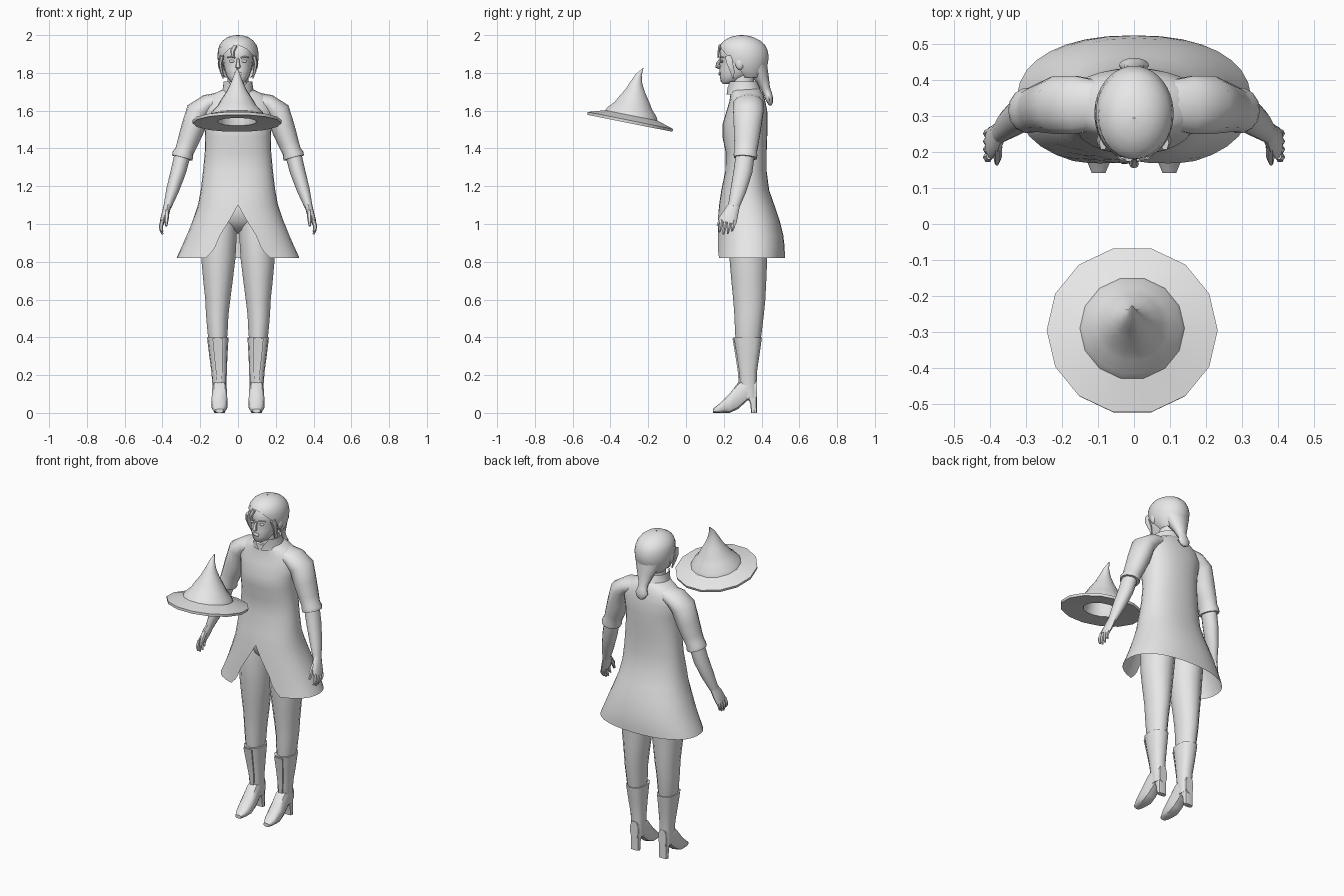
import bpy, bmesh, math
from mathutils import Vector

grey = bpy.data.materials.new("plain grey")
grey.diffuse_color = (0.8, 0.8, 0.8, 1)


def spow(v, p):
    return math.copysign(abs(v) ** p, v)


def loft(name, rings, closed=True, caps=True, mirror=False, angle=40):
    """Skin a list of point rings into one surface."""
    bm = bmesh.new()
    rows = [[bm.verts.new(p) for p in r] for r in rings]
    n = len(rows[0])
    for a, b in zip(rows, rows[1:]):
        for i in range(n if closed else n - 1):
            j = (i + 1) % n
            bm.faces.new((a[i], a[j], b[j], b[i]))
    if caps:
        bm.faces.new(rows[0])
        bm.faces.new(rows[-1])
    bmesh.ops.remove_doubles(bm, verts=bm.verts, dist=0.0005)
    bmesh.ops.recalc_face_normals(bm, faces=bm.faces)
    me = bpy.data.meshes.new(name)
    bm.to_mesh(me)
    bm.free()
    me.materials.append(grey)
    me.shade_smooth()
    me.set_sharp_from_angle(angle=math.radians(angle))
    ob = bpy.data.objects.new(name, me)
    bpy.context.collection.objects.link(ob)
    if mirror:
        ob.modifiers.new("mirror", 'MIRROR')
    return ob


def stack(name, rows, n=16, p=1.0, **kw):
    """Level rings: (z, front y, back y, half width, centre x)."""
    rings = []
    for z, yf, yb, rx, cx in rows:
        rings.append([(cx + rx * spow(math.sin(t), p),
                       (yf + yb) / 2 - (yb - yf) / 2 * spow(math.cos(t), p), z)
                      for t in (math.tau * i / n for i in range(n))])
    return loft(name, rings, **kw)


def shell(name, rows, n=28, p=1.0, **kw):
    """Level rings open at the front: (z, front y, back y, half width, slit half width)."""
    rings = []
    for z, yf, yb, rx, slit in rows:
        t0 = math.asin(min(1, slit / rx) ** (1 / p))
        ring = []
        for i in range(n + 1):
            t = t0 + (math.tau - 2 * t0) * i / n
            ring.append((rx * spow(math.sin(t), p),
                         (yf + yb) / 2 - (yb - yf) / 2 * spow(math.cos(t), p), z))
        rings.append(ring)
    return loft(name, rings, closed=False, caps=False, **kw)


def tube(name, rows, n=12, **kw):
    """Rings square to a path: (x, y, z, radius across, radius in depth)."""
    c = [Vector(r[:3]) for r in rows]
    rings = []
    for k, r in enumerate(rows):
        d = (c[min(k + 1, len(c) - 1)] - c[max(k - 1, 0)]).normalized()
        u = d.cross(Vector((0, 1, 0))).normalized()
        v = d.cross(u)
        rings.append([c[k] + u * r[3] * math.cos(t) + v * r[4] * math.sin(t)
                      for t in (math.tau * i / n for i in range(n))])
    return loft(name, rings, **kw)


def ball(name, c, r, n=10, **kw):
    rows = []
    for k in range(7):
        a = math.pi * (k / 6 - 0.5)
        w = max(math.cos(a), 0.02)
        rows.append((c[2] + r[2] * math.sin(a), c[1] - r[1] * w, c[1] + r[1] * w, r[0] * w, c[0]))
    return stack(name, rows, n, **kw)


# tunic with flared skirt and curved front slit
shell("tunic", [
    (0.82, 0.155, 0.523, 0.325, 0.17), (0.85, 0.157, 0.523, 0.312, 0.14),
    (0.88, 0.158, 0.522, 0.298, 0.12), (0.94, 0.161, 0.515, 0.272, 0.095),
    (1.02, 0.167, 0.495, 0.24, 0.045), (1.10, 0.175, 0.468, 0.212, 0),
    (1.18, 0.187, 0.44, 0.197, 0), (1.28, 0.208, 0.427, 0.185, 0),
    (1.38, 0.21, 0.427, 0.176, 0), (1.46, 0.193, 0.43, 0.174, 0),
    (1.53, 0.194, 0.432, 0.178, 0), (1.60, 0.215, 0.43, 0.19, 0),
    (1.65, 0.23, 0.42, 0.18, 0), (1.685, 0.235, 0.41, 0.14, 0),
    (1.71, 0.235, 0.395, 0.085, 0), (1.72, 0.25, 0.38, 0.06, 0)], p=0.88)
shell("collar", [
    (1.685, 0.215, 0.405, 0.092, 0.004), (1.72, 0.215, 0.39, 0.08, 0.025),
    (1.755, 0.212, 0.375, 0.076, 0.05), (1.75, 0.225, 0.365, 0.066, 0.045)])

# sleeves, forearms and hands
tube("sleeve", [
    (0.08, 0.33, 1.66, 0.04, 0.065), (0.16, 0.33, 1.637, 0.05, 0.082),
    (0.212, 0.33, 1.595, 0.064, 0.082), (0.238, 0.325, 1.51, 0.063, 0.074),
    (0.267, 0.32, 1.43, 0.055, 0.066), (0.284, 0.316, 1.385, 0.05, 0.061),
    (0.292, 0.315, 1.365, 0.057, 0.064), (0.296, 0.314, 1.35, 0.055, 0.062)], n=14, mirror=True)
tube("forearm", [
    (0.29, 0.315, 1.38, 0.043, 0.05), (0.315, 0.302, 1.28, 0.041, 0.05),
    (0.346, 0.278, 1.18, 0.034, 0.042), (0.374, 0.252, 1.09, 0.021, 0.03)], mirror=True)
tube("palm", [
    (0.372, 0.256, 1.10, 0.02, 0.03), (0.383, 0.238, 1.06, 0.02, 0.04),
    (0.397, 0.225, 1.02, 0.016, 0.045), (0.402, 0.221, 1.005, 0.012, 0.043)], mirror=True)
for i, tip in enumerate((0.958, 0.945, 0.948, 0.962)):
    y = 0.188 + 0.022 * i
    tube("finger", [
        (0.399, y, 1.02, 0.011, 0.011), (0.408, y - 0.003, 0.99, 0.011, 0.011),
        (0.407, y - 0.008, (tip + 0.99) / 2, 0.009, 0.009),
        (0.40, y - 0.012, tip, 0.005, 0.005)], n=6, mirror=True)
tube("thumb", [
    (0.378, 0.215, 1.07, 0.013, 0.015), (0.378, 0.185, 1.03, 0.012, 0.013),
    (0.38, 0.168, 0.99, 0.006, 0.007)], n=6, mirror=True)

# legs and hips
ball("hips", (0, 0.335, 1.08), (0.185, 0.115, 0.13), 14)
stack("leg", [
    (0.36, 0.265, 0.39, 0.045, 0.107), (0.42, 0.26, 0.40, 0.054, 0.108),
    (0.52, 0.256, 0.412, 0.061, 0.11), (0.60, 0.25, 0.42, 0.068, 0.107),
    (0.70, 0.24, 0.425, 0.08, 0.106), (0.82, 0.23, 0.43, 0.093, 0.104),
    (0.95, 0.222, 0.445, 0.098, 0.102), (1.08, 0.235, 0.445, 0.088, 0.09)], n=14, mirror=True)

# boots with shaft, front panel, shoe and heel
stack("boot_shaft", [
    (0.08, 0.30, 0.374, 0.034, 0.098), (0.14, 0.285, 0.374, 0.037, 0.098),
    (0.22, 0.278, 0.376, 0.041, 0.10), (0.30, 0.266, 0.388, 0.048, 0.104),
    (0.40, 0.25, 0.402, 0.057, 0.107), (0.40, 0.26, 0.392, 0.05, 0.107)],
    n=12, p=0.8, mirror=True)
loft("boot_panel", [
    [(x + s * w, y + dy, z) for s, dy in ((-1, 0.008), (-1, 0), (1, 0), (1, 0.008))]
    for x, y, z, w in ((0.099, 0.28, 0.14, 0.01), (0.1, 0.274, 0.22, 0.017),
                       (0.104, 0.262, 0.30, 0.022), (0.107, 0.246, 0.395, 0.028))],
    mirror=True, angle=30)
loft("shoe", [
    [(0.098 + w * spow(math.cos(t), 0.7), y,
      (zb + zt) / 2 + (zt - zb) / 2 * spow(math.sin(t), 0.7))
     for t in (math.tau * (i + 0.5) / 10 for i in range(10))]
    for y, zb, zt, w in ((0.142, 0, 0.022, 0.02), (0.18, 0, 0.05, 0.036),
                         (0.23, 0, 0.10, 0.043), (0.275, 0.02, 0.16, 0.041),
                         (0.325, 0.065, 0.19, 0.036), (0.376, 0.072, 0.18, 0.027))], mirror=True)
stack("heel", [
    (0, 0.345, 0.375, 0.03, 0.098), (0.05, 0.34, 0.375, 0.029, 0.098),
    (0.11, 0.315, 0.376, 0.032, 0.098)], n=8, p=0.6, mirror=True)

# neck and head
stack("neck", [(1.66, 0.24, 0.37, 0.065, 0), (1.72, 0.24, 0.36, 0.056, 0),
               (1.82, 0.235, 0.36, 0.055, 0)], n=12)
stack("head", [
    (1.742, 0.195, 0.24, 0.022, 0), (1.755, 0.183, 0.28, 0.042, 0),
    (1.785, 0.179, 0.34, 0.062, 0), (1.82, 0.178, 0.38, 0.073, 0),
    (1.86, 0.184, 0.405, 0.08, 0), (1.885, 0.178, 0.41, 0.083, 0),
    (1.93, 0.184, 0.40, 0.08, 0), (1.965, 0.215, 0.37, 0.06, 0)], p=0.92)
tube("nose", [(0, 0.184, 1.875, 0.007, 0.006), (0, 0.17, 1.85, 0.009, 0.01),
              (0, 0.166, 1.832, 0.014, 0.012), (0, 0.178, 1.824, 0.007, 0.006)], n=8)
ball("lips", (0, 0.178, 1.795), (0.023, 0.007, 0.01))
ball("eye", (0.033, 0.191, 1.862), (0.015, 0.007, 0.008), mirror=True)
tube("eyebrow", [(0.015, 0.181, 1.88, 0.004, 0.005), (0.036, 0.183, 1.886, 0.004, 0.005),
                 (0.056, 0.198, 1.882, 0.003, 0.004)], n=6, mirror=True)
ball("ear", (0.094, 0.285, 1.85), (0.014, 0.024, 0.034), mirror=True)

# swept hair, fringe, side locks and ponytail
shell("hair", [
    (1.775, 0.27, 0.395, 0.07, 0.066), (1.80, 0.22, 0.415, 0.09, 0.088),
    (1.85, 0.18, 0.434, 0.106, 0.098), (1.89, 0.174, 0.438, 0.11, 0.082),
    (1.925, 0.174, 0.43, 0.106, 0.048), (1.948, 0.18, 0.418, 0.098, 0),
    (1.972, 0.202, 0.392, 0.08, 0), (1.99, 0.235, 0.355, 0.054, 0),
    (1.998, 0.27, 0.32, 0.024, 0), (2.0, 0.292, 0.296, 0.003, 0)])
tube("fringe", [(-0.015, 0.18, 1.945, 0.012, 0.008), (-0.03, 0.174, 1.915, 0.013, 0.007),
                (-0.026, 0.17, 1.885, 0.007, 0.005), (-0.012, 0.17, 1.88, 0.002, 0.002)], n=6)
tube("side_lock", [(0.085, 0.225, 1.89, 0.012, 0.022), (0.094, 0.232, 1.85, 0.01, 0.018),
                   (0.088, 0.245, 1.81, 0.009, 0.014), (0.078, 0.25, 1.77, 0.003, 0.004)],
     n=6, mirror=True)
tube("ponytail", [
    (0, 0.36, 1.89, 0.092, 0.068), (0, 0.378, 1.82, 0.076, 0.055),
    (0, 0.405, 1.765, 0.05, 0.036), (0, 0.422, 1.715, 0.03, 0.024),
    (0, 0.433, 1.69, 0.03, 0.022), (0, 0.44, 1.665, 0.042, 0.021),
    (0, 0.446, 1.64, 0.028, 0.014), (0, 0.447, 1.628, 0.01, 0.006)])

# floating pointed hat: underside, rim, brim, crown, hollow inside
hat = [(0.0, 0.10, 0.09), (0.0, 0.02, 0.098), (0, -0.004, 0.105), (0, -0.012, 0.235),
       (0, 0.003, 0.237), (0, 0.03, 0.145), (0, 0.05, 0.135), (0.0, 0.082, 0.104),
       (0.002, 0.118, 0.083), (0.004, 0.16, 0.055), (0.008, 0.205, 0.033),
       (0.004, 0.25, 0.016), (-0.012, 0.288, 0.002)]
n = 14
ob = loft("pointed_hat", [
    [(r * math.cos(t), r * math.sin(t) - dy, h)
     for t in (math.tau * i / n for i in range(n))] for dy, h, r in hat], angle=35)
ob.location = (-0.005, -0.295, 1.545)
ob.rotation_euler = (-0.197, 0, 0)
